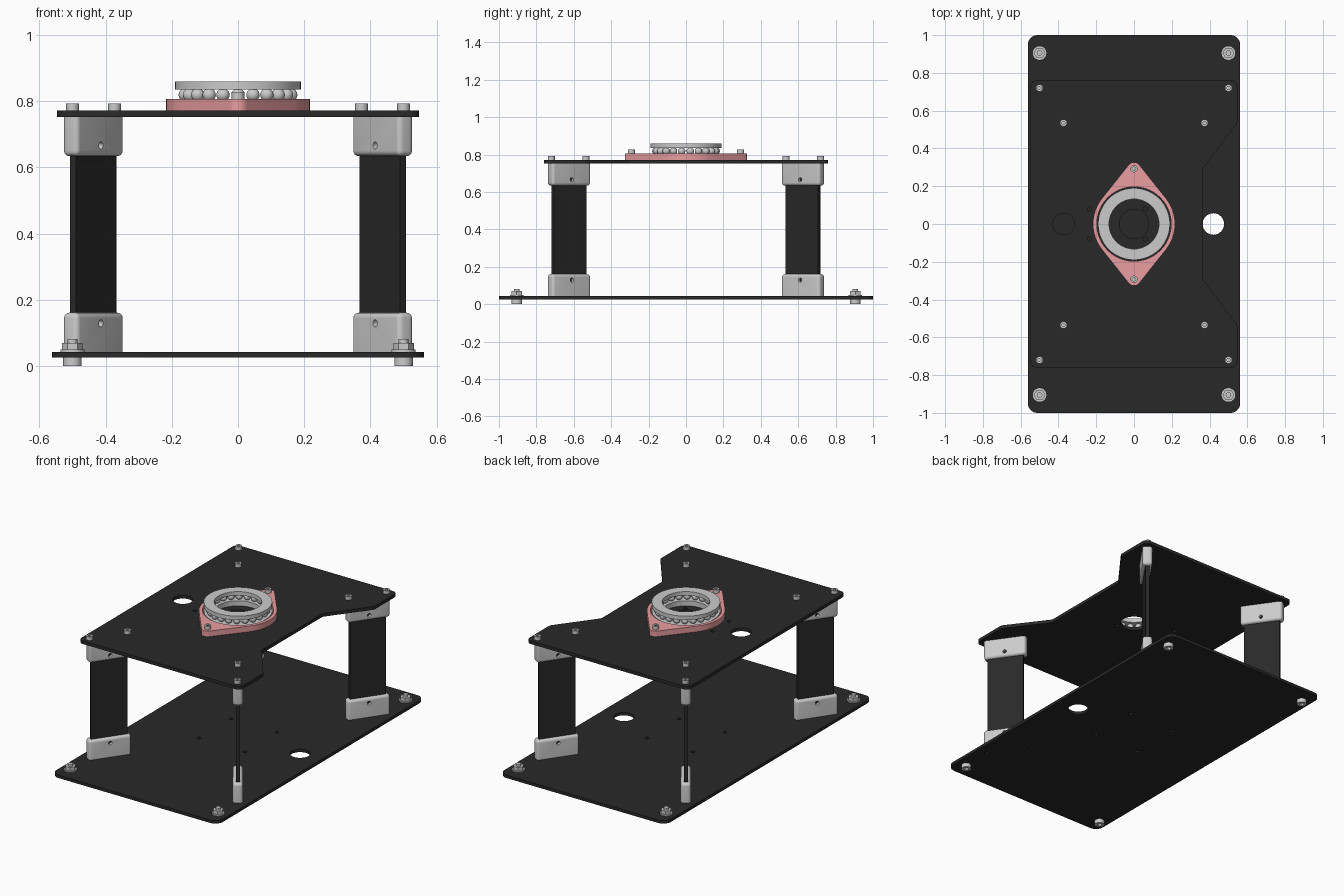
import bpy, bmesh
from math import sin, cos, pi, atan2, asin
from mathutils import Vector, Matrix

if "Cube" in bpy.data.objects:
    bpy.data.objects.remove(bpy.data.objects["Cube"])


def material(name, rgb):
    m = bpy.data.materials.new(name)
    m.diffuse_color = (*rgb, 1)
    m.use_nodes = True
    m.node_tree.nodes["Principled BSDF"].inputs["Base Color"].default_value = m.diffuse_color
    return m


BLACK = material("black_panel", (0.022, 0.022, 0.022))
PINK = material("pink_flange", (0.82, 0.34, 0.35))


def add(name, mesh, mat=None, loc=(0, 0, 0), rot=(0, 0, 0)):
    ob = bpy.data.objects.new(name, mesh)
    bpy.context.collection.objects.link(ob)
    ob.location, ob.rotation_euler = loc, rot
    if mat and not mesh.materials:
        mesh.materials.append(mat)
    return ob


def circle(x, y, r, n=24):
    return [(x + r * cos(2 * pi * i / n), y + r * sin(2 * pi * i / n)) for i in range(n)]


def fillet(pts, r, n=6):
    """Round every corner of a closed outline."""
    out = []
    for i, p in enumerate(pts):
        p, a, b = Vector(p), Vector(pts[i - 1]), Vector(pts[(i + 1) % len(pts)])
        u, v = (a - p).normalized(), (b - p).normalized()
        half = u.angle(v) / 2
        c = p + (u + v).normalized() * r / sin(half)
        t = r / (sin(half) / cos(half))
        s, e = p + u * t - c, p + v * t - c
        for k in range(n + 1):
            d = s.lerp(e, k / n).normalized() * r
            out.append(tuple(c + d))
    return out


def slab(loops, z0, z1):
    """Mesh of an outline (first loop) with holes (other loops), from z0 to z1."""
    cu = bpy.data.curves.new("profile", 'CURVE')
    cu.dimensions, cu.fill_mode, cu.extrude = '2D', 'BOTH', (z1 - z0) / 2
    for loop in loops:
        sp = cu.splines.new('POLY')
        sp.points.add(len(loop) - 1)
        for q, (x, y) in zip(sp.points, loop):
            q.co = (x, y, 0, 1)
        sp.use_cyclic_u = True
    ob = add("profile", cu)
    dg = bpy.context.evaluated_depsgraph_get()
    me = bpy.data.meshes.new_from_object(ob.evaluated_get(dg))
    bpy.data.objects.remove(ob)
    bm = bmesh.new()
    bm.from_mesh(me)
    bmesh.ops.remove_doubles(bm, verts=bm.verts, dist=1e-5)
    bmesh.ops.recalc_face_normals(bm, faces=bm.faces)
    bmesh.ops.translate(bm, verts=bm.verts, vec=(0, 0, (z0 + z1) / 2))
    bm.to_mesh(me)
    bm.free()
    return me


def box(size, bevel=0):
    """Box standing on z = 0; every edge except the bottom ones may be rounded."""
    bm = bmesh.new()
    bmesh.ops.create_cube(bm, size=1, matrix=Matrix.Translation((0, 0, size[2] / 2)) @ Matrix.Diagonal((*size, 1)))
    if bevel:
        edges = [e for e in bm.edges if max(v.co.z for v in e.verts) > 0.01]
        bmesh.ops.bevel(bm, geom=edges, offset=bevel, segments=5, profile=0.5, affect='EDGES')
    me = bpy.data.meshes.new("box")
    bm.to_mesh(me)
    bm.free()
    return me


SIGNS = [(sx, sy) for sx in (1, -1) for sy in (1, -1)]
bracket_screws = [(sx * x, sy * y) for sx, sy in SIGNS for x, y in ((0.373, 0.535), (0.5, 0.72))]
corner_bolts = [(sx * 0.5, sy * 0.905) for sx, sy in SIGNS]

# Base plate with cable hole and mounting holes
outline = fillet([(0.562, -1), (0.562, 1), (-0.562, 1), (-0.562, -1)], 0.05)
holes = [circle(0.42, 0, 0.057, 40)]
holes += [circle(sx * 0.155, sy * 0.155, 0.011, 16) for sx, sy in SIGNS]
holes += [circle(x, y, 0.009, 16) for x, y in bracket_screws]
holes += [circle(x, y, 0.016, 16) for x, y in corner_bolts]
add("base_plate", slab([outline] + holes, 0.025, 0.043), BLACK)

# Top plate with side notch
outline = fillet([(0.547, -0.76), (0.547, -0.535), (0.366, -0.295), (0.366, 0.295),
                  (0.547, 0.535), (0.547, 0.76), (-0.547, 0.76), (-0.547, -0.76)], 0.03)
holes = [circle(-0.373, 0, 0.057, 40), circle(0, 0, 0.078, 40)]
holes += [circle(x, y, 0.011, 16) for x in (-0.235, 0.06) for y in (-0.08, 0.08)]
add("top_plate", slab([outline] + holes, 0.752, 0.772), BLACK)

# Leg bracket with a cross hole, shared by all eight ends
bracket = add("bracket_source", box((0.25, 0.056, 0.118), 0.016))
cutter = add("bracket_hole_cutter", slab([circle(0, 0, 0.011, 20)], -0.1, 0.1),
             loc=(0, 0, 0.086), rot=(pi / 2, 0, 0))
cutter.hide_render = True
mod = bracket.modifiers.new("hole", 'BOOLEAN')
mod.operation, mod.solver, mod.object = 'DIFFERENCE', 'EXACT', cutter
dg = bpy.context.evaluated_depsgraph_get()
bracket_mesh = bpy.data.meshes.new_from_object(bracket.evaluated_get(dg))
for ob in (bracket, cutter):
    bpy.data.objects.remove(ob)

# Diagonal legs
post_mesh = box((0.213, 0.022, 0.62))
for sx, sy in SIGNS:
    x, y, a = sx * 0.437, sy * 0.626, atan2(sy * 0.82, sx * 0.574)
    add("leg_post", post_mesh, BLACK, (x, y, 0.088), (0, 0, a))
    add("lower_bracket", bracket_mesh, None, (x, y, 0.043), (0, 0, a))
    add("upper_bracket", bracket_mesh, None, (x, y, 0.752), (pi, 0, a))

# Socket head screws: hollow head over a solid floor
head_rim = slab([circle(0, 0, 0.019), circle(0, 0, 0.01, 6)], 0.008, 0.021)
head_floor = slab([circle(0, 0, 0.019)], 0, 0.008)
spots = [(x, y, 0.772) for x, y in bracket_screws] + [(0, s * 0.292, 0.807) for s in (1, -1)]
for p in spots:
    add("screw_head", head_rim, loc=p)
    add("screw_head_floor", head_floor, loc=p)

# Corner bolts: head below the base, washer and nut above
parts = {
    "bolt_head": slab([circle(0, 0, 0.028), circle(0, 0, 0.014, 6)], 0, 0.015),
    "bolt_head_floor": slab([circle(0, 0, 0.028)], 0.015, 0.025),
    "bolt_shaft": slab([circle(0, 0, 0.0145)], 0.02, 0.082),
    "washer": slab([circle(0, 0, 0.036, 32), circle(0, 0, 0.0145)], 0.043, 0.05),
    "nut": slab([circle(0, 0, 0.031, 6), circle(0, 0, 0.0145)], 0.05, 0.07),
}
for x, y in corner_bolts:
    for name, me in parts.items():
        add(name, me, loc=(x, y, 0))

# Diamond flange: big centre circle joined to a small circle at each tip
R, r, d, n = 0.217, 0.035, 0.292, 12
t = asin((R - r) / d)
arcs = [(0, R, -t, t), (d, r, t, pi - t), (0, R, pi - t, pi + t), (-d, r, pi + t, 2 * pi - t)]
outline = [(q * cos(a0 + (a1 - a0) * k / n), cy + q * sin(a0 + (a1 - a0) * k / n))
           for cy, q, a0, a1 in arcs for k in range(n + 1)]
add("bearing_flange", slab([outline, circle(0, 0, 0.197, 64)], 0.772, 0.807), PINK)

# Thrust bearing: two races and a ring of balls
add("lower_race", slab([circle(0, 0, 0.19, 64), circle(0, 0, 0.132, 64)], 0.772, 0.803))
add("upper_race", slab([circle(0, 0, 0.19, 64), circle(0, 0, 0.132, 64)], 0.835, 0.859))
bm = bmesh.new()
for i in range(22):
    a = 2 * pi * (i + 0.5) / 22
    bmesh.ops.create_uvsphere(bm, u_segments=20, v_segments=12, radius=0.02,
                              matrix=Matrix.Translation((0.161 * cos(a), 0.161 * sin(a), 0.819)))
balls = bpy.data.meshes.new("balls")
bm.to_mesh(balls)
bm.free()
add("bearing_balls", balls)

# Smooth curved surfaces, keep hard edges
bpy.ops.object.select_all(action='SELECT')
bpy.context.view_layer.objects.active = bpy.context.selected_objects[0]
bpy.ops.object.shade_smooth_by_angle(angle=0.6)
